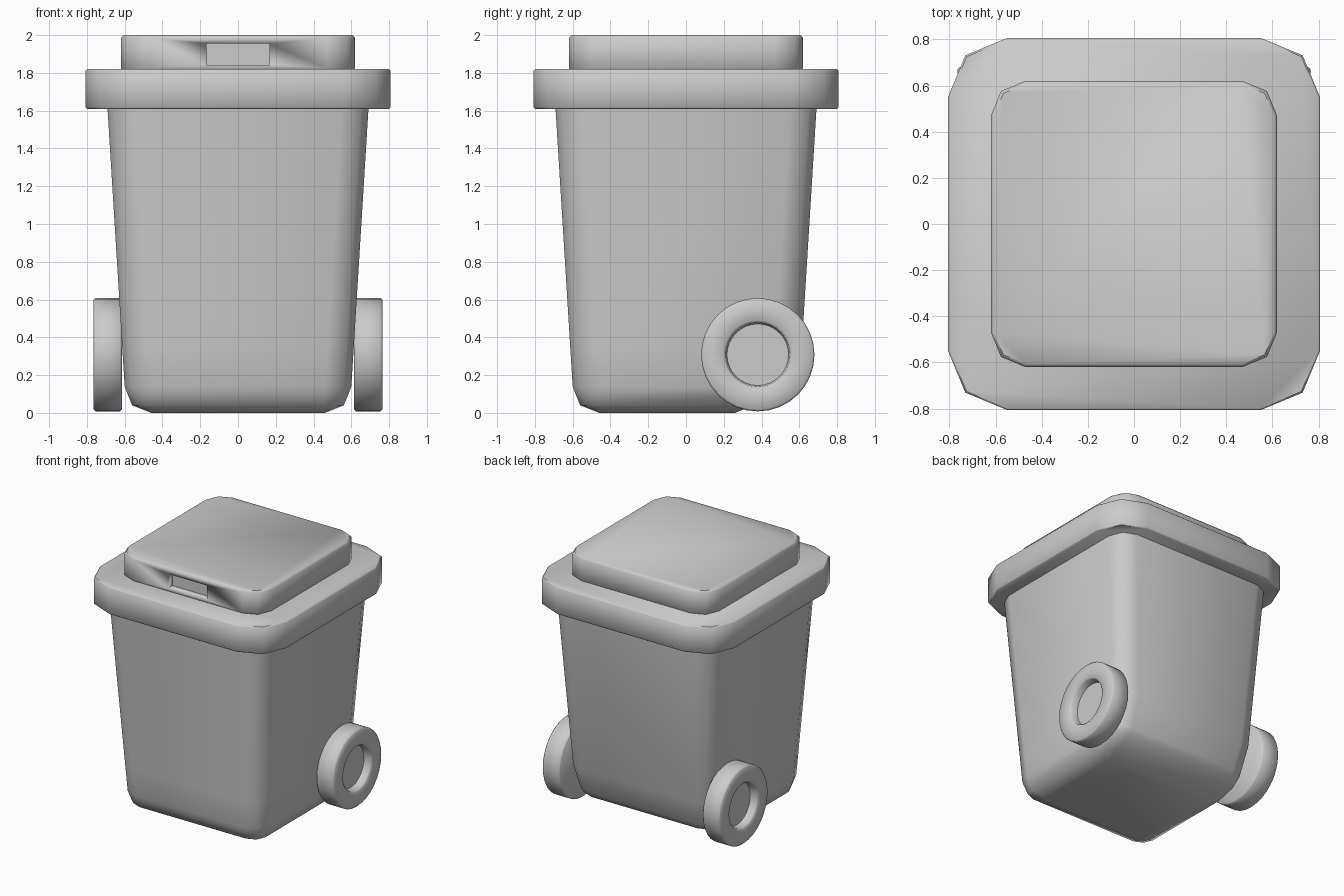
import bpy, bmesh, math

if "Cube" in bpy.data.objects:
    bpy.data.objects.remove(bpy.data.objects["Cube"])


def make_object(name, bm, angle=40):
    bmesh.ops.recalc_face_normals(bm, faces=bm.faces)
    mesh = bpy.data.meshes.new(name)
    bm.to_mesh(mesh)
    bm.free()
    ob = bpy.data.objects.new(name, mesh)
    bpy.context.collection.objects.link(ob)
    bpy.ops.object.select_all(action='DESELECT')
    ob.select_set(True)
    bpy.context.view_layer.objects.active = ob
    bpy.ops.object.shade_smooth_by_angle(angle=math.radians(angle))
    return ob


def ring(x, front, back, r):
    """Rounded rectangle whose corners have two segments."""
    pts = []
    for sx, sy, start in ((1, 1, 0), (-1, 1, 90), (-1, -1, 180), (1, -1, 270)):
        cx = sx * (x - r)
        cy = back - r if sy > 0 else front + r
        for k in range(3):
            a = math.radians(start + 45 * k)
            pts.append((cx + r * math.cos(a), cy + r * math.sin(a)))
    return pts


def loft(name, sections, angle=40):
    """sections: (z, half width, front y, back y, corner radius)"""
    bm = bmesh.new()
    rings = [[bm.verts.new((px, py, z)) for px, py in ring(x, f, b, r)]
             for z, x, f, b, r in sections]
    for lo, hi in zip(rings, rings[1:]):
        n = len(lo)
        for i in range(n):
            j = (i + 1) % n
            bm.faces.new((lo[i], lo[j], hi[j], hi[i]))
    bm.faces.new(rings[0][::-1])
    bm.faces.new(rings[-1])
    return make_object(name, bm, angle)


def slab(name, z0, z1, half, radius, bevel):
    h, r, b = half, radius, bevel
    small = h - b
    return loft(name, [
        (z0, small, -small, small, r - b), (z0 + b, h, -h, h, r),
        (z1 - b, h, -h, h, r), (z1, small, -small, small, r - b)], 46)


# Tapered bin body, with a larger bottom curve at the back
loft("bin_body", [
    (0.0, 0.46, -0.46, 0.26, 0.02),
    (0.04, 0.56, -0.56, 0.36, 0.10),
    (0.10, 0.585, -0.585, 0.51, 0.125),
    (0.14, 0.60, -0.60, 0.535, 0.14),
    (0.35, 0.613, -0.613, 0.613, 0.14),
    (1.63, 0.692, -0.692, 0.692, 0.14)], 50)

# Wide rim and raised lid
slab("rim", 1.61, 1.82, 0.807, 0.26, 0.008)
lid = slab("lid", 1.81, 2.0, 0.62, 0.15, 0.014)

# Handle recess cut into the front of the lid
bm = bmesh.new()
bmesh.ops.create_cube(bm, size=1)
for v in bm.verts:
    v.co = (v.co.x * 0.335, -0.62 + v.co.y * 0.11, 1.899 + v.co.z * 0.112)
cutter = make_object("recess_cutter", bm)
cutter.hide_render = True
cut = lid.modifiers.new("handle_recess", 'BOOLEAN')
cut.operation = 'DIFFERENCE'
cut.solver = 'EXACT'
cut.object = cutter
bpy.context.view_layer.objects.active = lid
bpy.ops.object.modifier_apply(modifier=cut.name)
bpy.data.objects.remove(cutter)

# Wheels with a recessed hub, turned around the x axis
PROFILE = [(0.29, 0.615), (0.30, 0.625), (0.30, 0.755), (0.29, 0.765),
           (0.182, 0.765), (0.170, 0.755), (0.163, 0.705)]
SIDES = 32
for side, label in ((1, "right"), (-1, "left")):
    bm = bmesh.new()
    loops = []
    for r, x in PROFILE:
        loops.append([bm.verts.new((side * x,
                                    0.38 + r * math.cos(math.tau * i / SIDES),
                                    0.308 + r * math.sin(math.tau * i / SIDES)))
                      for i in range(SIDES)])
    for a, b in zip(loops, loops[1:]):
        for i in range(SIDES):
            j = (i + 1) % SIDES
            bm.faces.new((a[i], a[j], b[j], b[i]))
    bm.faces.new(loops[0])
    bm.faces.new(loops[-1])
    make_object(label + "_wheel", bm, 50)
